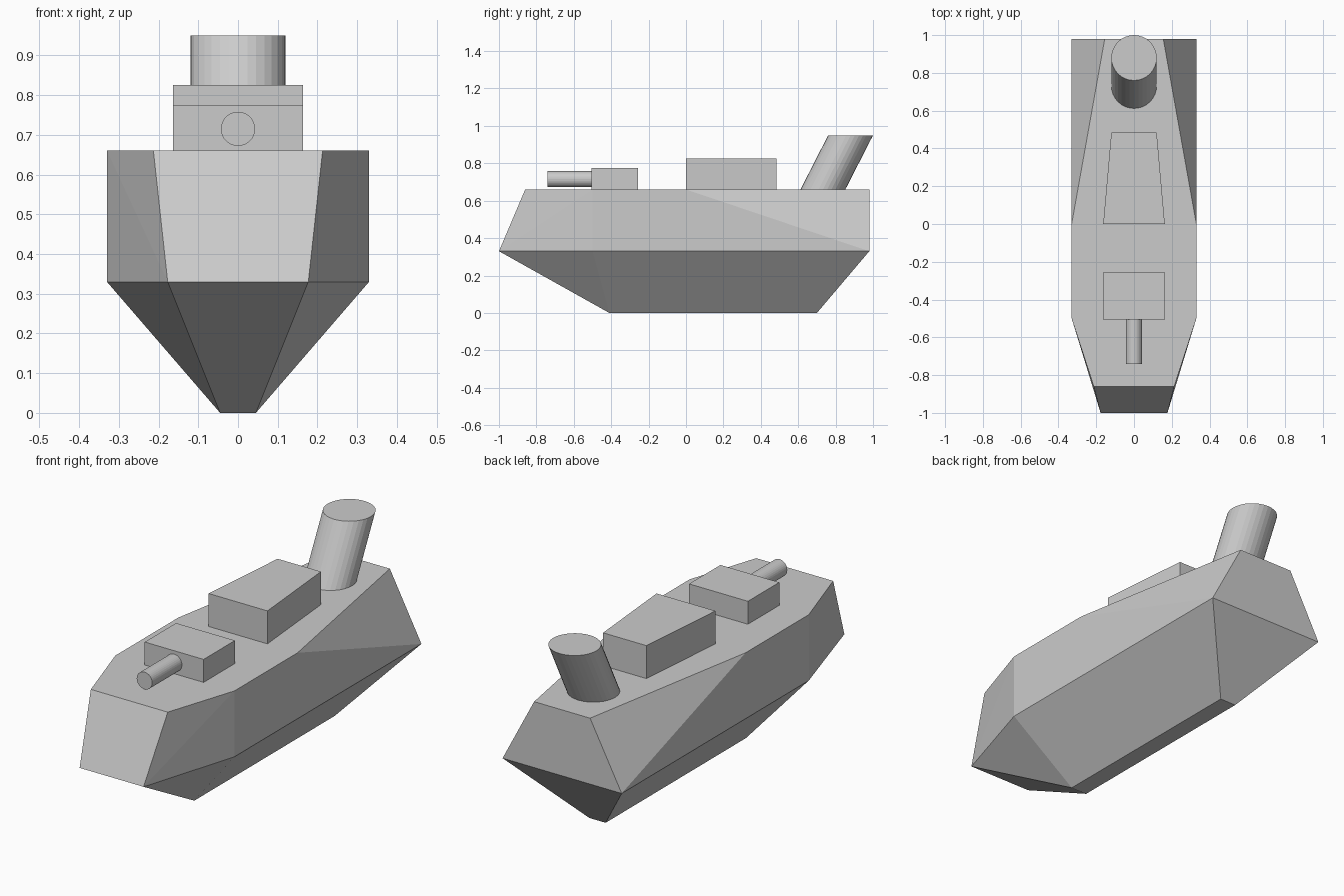
import bpy, bmesh, math
from mathutils import Matrix, Vector

if "Cube" in bpy.data.objects:
    bpy.data.objects.remove(bpy.data.objects["Cube"], do_unlink=True)

grey = bpy.data.materials.new("ship_grey")
grey.use_nodes = True
colour = (0.6, 0.6, 0.6, 1)
grey.diffuse_color = colour
grey.node_tree.nodes["Principled BSDF"].inputs["Base Color"].default_value = colour


def finish(name, bm):
    bmesh.ops.recalc_face_normals(bm, faces=bm.faces)
    mesh = bpy.data.meshes.new(name)
    bm.to_mesh(mesh)
    bm.free()
    mesh.materials.append(grey)
    obj = bpy.data.objects.new(name, mesh)
    bpy.context.collection.objects.link(obj)
    return obj


def house(name, front, back, front_half, back_half, top):
    """Flat-roofed block on the deck, optionally tapering aft."""
    bm = bmesh.new()
    plan = [(-front_half, front), (front_half, front), (back_half, back), (-back_half, back)]
    base = bm.faces.new([bm.verts.new((x, y, DECK)) for x, y in plan])
    new = bmesh.ops.extrude_face_region(bm, geom=[base])["geom"]
    bmesh.ops.translate(bm, vec=(0, 0, top - DECK),
                        verts=[v for v in new if isinstance(v, bmesh.types.BMVert)])
    return finish(name, bm)


def tube(name, start, end, radius, plane):
    """Cylinder whose end caps lie in the given plane, sheared from start to end."""
    bm = bmesh.new()
    rings = []
    for centre in (start, end):
        ring = bmesh.ops.create_circle(bm, segments=32, radius=radius,
                                       cap_ends=True, matrix=Matrix.Translation(centre) @ plane)
        rings += ring["verts"]
    caps = set(bm.faces)
    rim = [e for e in bm.edges if any(f in caps for f in e.link_faces)]
    bmesh.ops.bridge_loops(bm, edges=rim)
    return finish(name, bm)


# Hull: half-breadth points at keel, chine and deck, mirrored to both sides
DECK, CHINE = 0.66, 0.33
points = {
    "keel_bow": (0.045, -0.41, 0), "keel_stern": (0.045, 0.70, 0),
    "chine_bow": (0.177, -1.0, CHINE), "chine_shoulder": (0.33, -0.5, CHINE),
    "chine_stern": (0.33, 0.98, CHINE),
    "deck_bow": (0.213, -0.86, DECK), "deck_shoulder": (0.33, -0.5, DECK),
    "deck_mid": (0.33, 0, DECK), "deck_stern": (0.155, 0.98, DECK),
}
side_faces = [
    "keel_bow chine_bow chine_shoulder",
    "keel_bow chine_shoulder chine_stern keel_stern",
    "chine_bow deck_bow deck_shoulder",
    "chine_bow deck_shoulder chine_shoulder",
    "chine_shoulder deck_shoulder deck_mid chine_stern",
    "chine_stern deck_mid deck_stern",
]
# Lines that cross the hull as mirrored polygons: deck, bow, stern, bottom
cross_faces = [
    "deck_bow deck_shoulder deck_mid deck_stern", "chine_bow deck_bow",
    "keel_bow chine_bow", "keel_stern chine_stern",
    "chine_stern deck_stern", "keel_bow keel_stern",
]
bm = bmesh.new()
left, right = ({n: bm.verts.new((s * x, y, z)) for n, (x, y, z) in points.items()} for s in (1, -1))
for names in side_faces:
    for side in (left, right):
        bm.faces.new([side[n] for n in names.split()])
for names in cross_faces:
    names = names.split()
    bm.faces.new([left[n] for n in names] + [right[n] for n in reversed(names)])
finish("hull", bm)

# Deckhouses
house("bridge", 0.0, 0.485, 0.163, 0.12, 0.825)
house("gun_house", -0.505, -0.257, 0.163, 0.163, 0.775)

# Gun barrel and raked funnel
upright = Matrix.Rotation(math.pi / 2, 4, "X")
tube("gun_barrel", Vector((0, -0.74, 0.715)), Vector((0, -0.505, 0.715)), 0.043, upright)
tube("funnel", Vector((0, 0.732, DECK)), Vector((0, 0.88, 0.95)), 0.12, Matrix.Identity(4))
